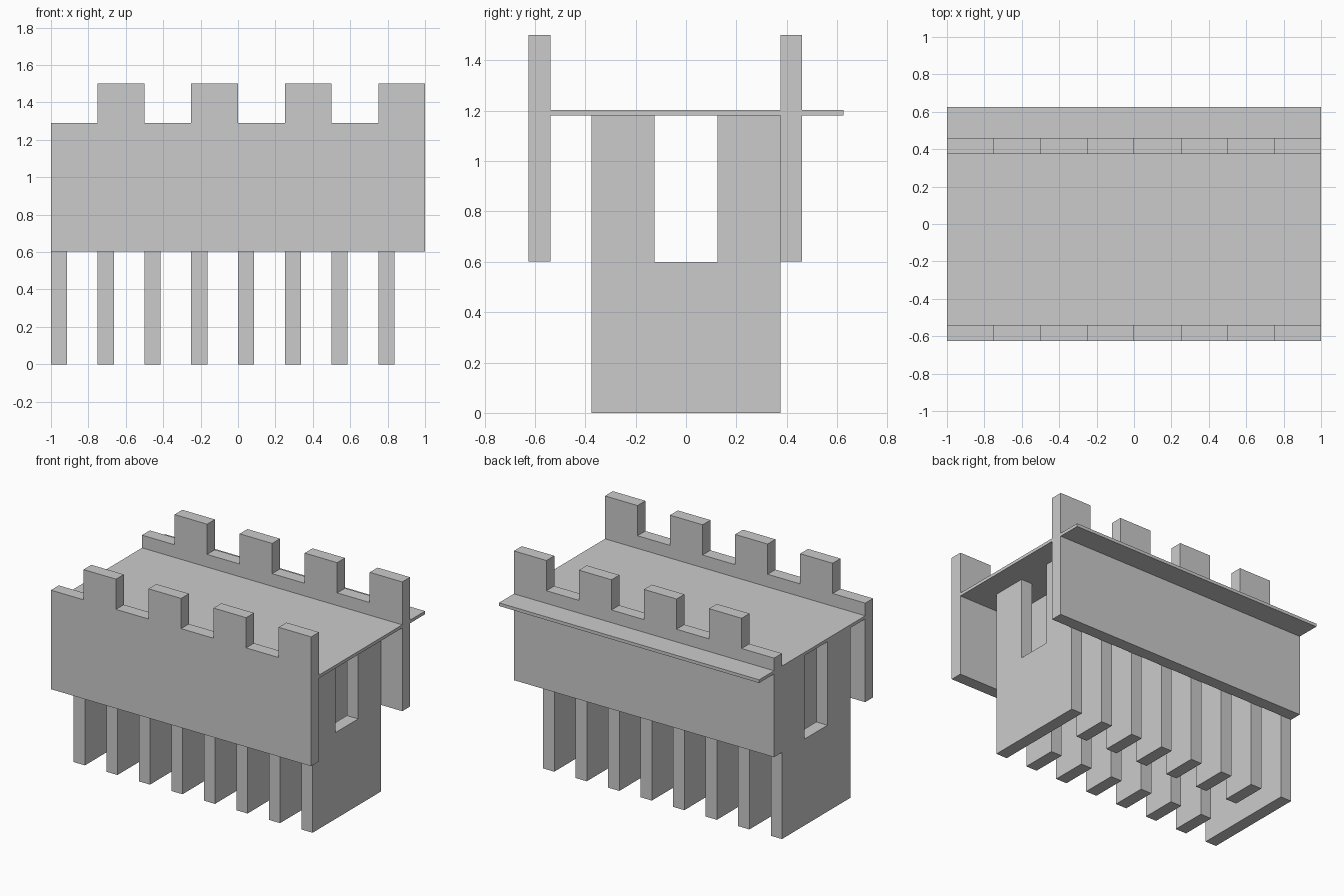
import bpy, bmesh

if "Cube" in bpy.data.objects:
    bpy.data.objects.remove(bpy.data.objects["Cube"])

T = 0.086  # wall and pillar thickness


def extrude_profile(name, points, offset):
    """Make a solid by extruding a closed planar profile along offset."""
    bm = bmesh.new()
    face = bm.faces.new([bm.verts.new(p) for p in points])
    ext = bmesh.ops.extrude_face_region(bm, geom=[face])
    moved = [v for v in ext["geom"] if isinstance(v, bmesh.types.BMVert)]
    bmesh.ops.translate(bm, verts=moved, vec=offset)
    bmesh.ops.recalc_face_normals(bm, faces=bm.faces)
    mesh = bpy.data.meshes.new(name)
    bm.to_mesh(mesh)
    bm.free()
    obj = bpy.data.objects.new(name, mesh)
    bpy.context.collection.objects.link(obj)
    return obj


def box(name, x0, x1, y0, y1, z0, z1):
    base = [(x0, y0, z0), (x1, y0, z0), (x1, y1, z0), (x0, y1, z0)]
    return extrude_profile(name, base, (0, 0, z1 - z0))


# Battlement walls: stepped top alternating gaps and merlons
def battlement(name, y):
    pts = [(1, y, 0.602), (-1, y, 0.602)]
    for i in range(8):
        z = 1.5 if i % 2 else 1.29
        x = -1 + i * 0.25
        pts += [(x, y, z), (x + 0.25, y, z)]
    return extrude_profile(name, pts, (0, T, 0))


battlement("front_battlement", -0.625)
battlement("back_battlement", 0.375)

# Walkway deck, running through the back wall
box("walkway_deck", -1, 1, -0.625 + T, 0.625, 1.18, 1.202)

# End walls with an open slot in the upper half
slot = [(-0.375, 0), (0.375, 0), (0.375, 1.18), (0.125, 1.18),
        (0.125, 0.6), (-0.125, 0.6), (-0.125, 1.18), (-0.375, 1.18)]
for name, x in (("left_end_wall", -1), ("right_end_wall", 0.75)):
    extrude_profile(name, [(x, y, z) for y, z in slot], (T, 0, 0))

# Pairs of pillars between the end walls
for i in range(1, 7):
    x = -1 + i * 0.25
    box(f"front_pillar_{i}", x, x + T, -0.375, -0.125, 0, 1.18)
    box(f"back_pillar_{i}", x, x + T, 0.125, 0.375, 0, 1.18)
